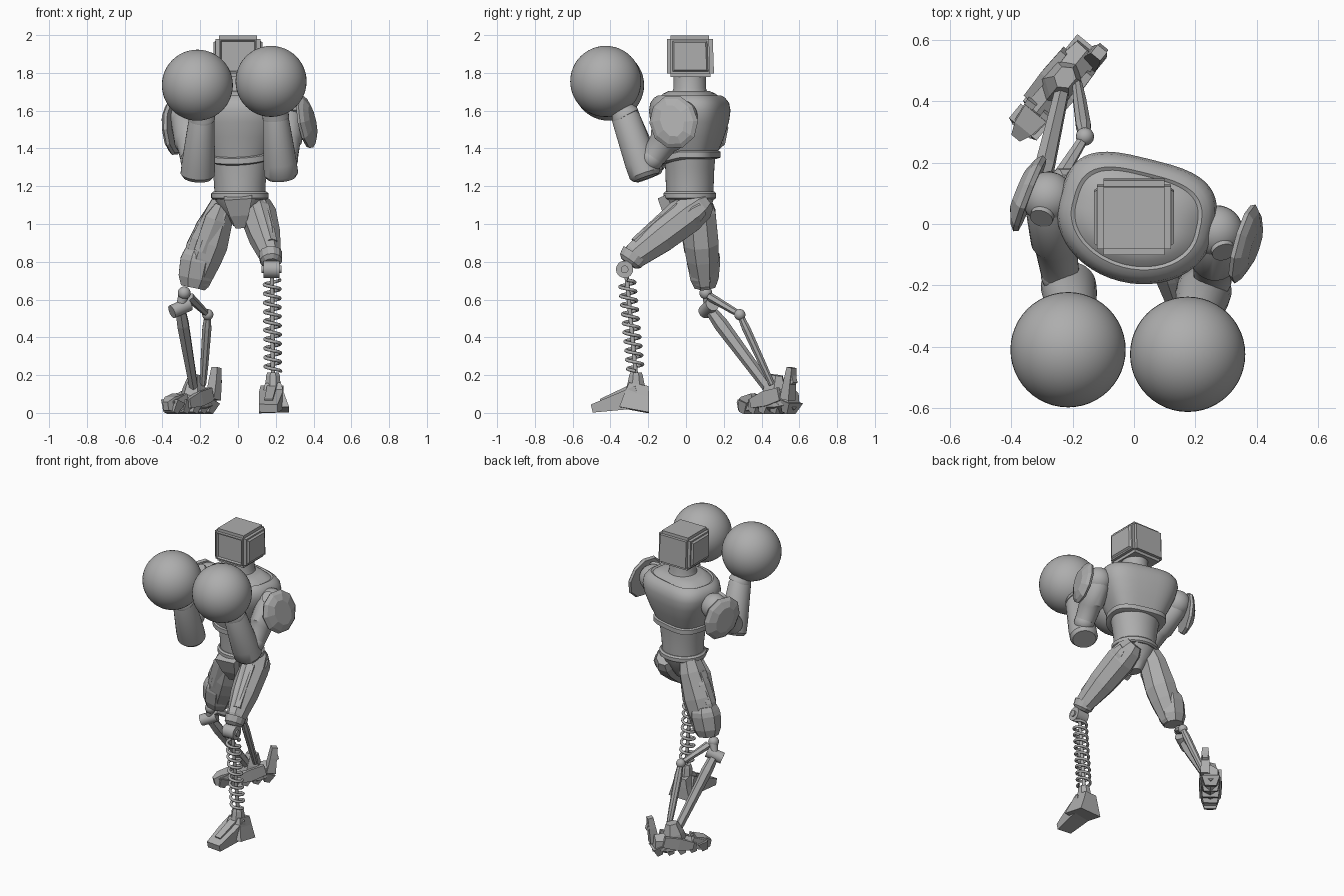
import bpy, bmesh, math
from mathutils import Vector, Matrix

cube = bpy.data.objects.get("Cube")
if cube:
    bpy.data.objects.remove(cube, do_unlink=True)

grey = bpy.data.materials.new("plain grey")
grey.use_nodes = True
grey.diffuse_color = (0.42, 0.42, 0.42, 1)
grey.node_tree.nodes["Principled BSDF"].inputs["Base Color"].default_value = (0.42, 0.42, 0.42, 1)


def finish(name, bm, smooth=0):
    """Turn a bmesh into a named grey object."""
    bmesh.ops.recalc_face_normals(bm, faces=bm.faces)
    me = bpy.data.meshes.new(name)
    bm.to_mesh(me)
    bm.free()
    me.materials.append(grey)
    ob = bpy.data.objects.new(name, me)
    bpy.context.collection.objects.link(ob)
    if smooth:
        bpy.ops.object.select_all(action='DESELECT')
        ob.select_set(True)
        bpy.context.view_layer.objects.active = ob
        bpy.ops.object.shade_smooth_by_angle(angle=math.radians(smooth))


def skin(name, rings, smooth=0):
    """Skin a list of point rings and cap both ends."""
    bm = bmesh.new()
    vs = [[bm.verts.new(p) for p in r] for r in rings]
    n = len(vs[0])
    for a, b in zip(vs, vs[1:]):
        for i in range(n):
            bm.faces.new((a[i], a[(i + 1) % n], b[(i + 1) % n], b[i]))
    bm.faces.new(vs[0])
    bm.faces.new(vs[-1])
    finish(name, bm, smooth)


def limb(name, a, b, profile, n=8, side=(1, 0, 0), smooth=0):
    """Tapered prism from a to b; profile rows are (t, half width, half depth)."""
    a, b = Vector(a), Vector(b)
    w = (b - a).normalized()
    v = w.cross(Vector(side)).normalized()
    u = v.cross(w)
    k = 1 / math.cos(math.pi / n)
    angles = [math.tau * (i + 0.5) / n for i in range(n)]
    rings = [[a.lerp(b, t) + u * ru * k * math.cos(g) + v * rv * k * math.sin(g)
              for g in angles] for t, ru, rv in profile]
    skin(name, rings, smooth)


def bar(name, a, b, r, n=12):
    limb(name, a, b, [(0, r, r), (1, r, r)], n, (1, 0.3, 0.2), 40)


def ball(name, c, r, seg=32):
    bm = bmesh.new()
    bmesh.ops.create_uvsphere(bm, u_segments=seg, v_segments=seg // 2, radius=r, matrix=Matrix.Translation(c))
    finish(name, bm, 60)


def body(name, rows, yaw=0, n=48, power=1.0, dip=0, center=(0.01, 0.02)):
    """Stack of rounded rings of (z, half width, half depth); dip lowers the front of the low rings."""
    rot = Matrix.Rotation(math.radians(yaw), 3, 'Z')
    rings = []
    for z, rx, ry in rows:
        ring = []
        for i in range(n):
            g = math.tau * i / n
            c, s = math.cos(g), math.sin(g)
            p = power if s > 0 else 1.0
            q = Vector((rx * math.copysign(abs(c) ** p, c), ry * math.copysign(abs(s) ** p, s), 0))
            drop = dip * min(s, 0) if z < 1.42 else 0
            ring.append(rot @ q + Vector((*center, z + drop)))
        rings.append(ring)
    skin(name, rings, 35)


# Head: bevelled box with a recessed screen and raised side panels
bm = bmesh.new()
bmesh.ops.create_cube(bm, size=1, matrix=Matrix.Translation((0, 0.024, 1.888))
                      @ Matrix.Diagonal((0.24, 0.25, 0.222, 1)))
for v in bm.verts:
    if v.co.z > 1.9 and v.co.y > 0:
        v.co.y -= 0.008
bmesh.ops.bevel(bm, geom=bm.edges[:], offset=0.02, segments=2, affect='EDGES')
bm.normal_update()
for f in sorted(bm.faces, key=lambda f: f.calc_area())[-6:]:
    if abs(f.normal.x) > 0.8:
        bmesh.ops.inset_individual(bm, faces=[f], thickness=0.014, depth=0)
        bmesh.ops.inset_individual(bm, faces=[f], thickness=0.012, depth=0.011)
    elif f.normal.y < -0.8:
        bmesh.ops.inset_individual(bm, faces=[f], thickness=0.01, depth=0)
        bmesh.ops.inset_individual(bm, faces=[f], thickness=0.008, depth=-0.012)
finish("head", bm)
body("neck", [(1.66, .11, .105), (1.69, .095, .095), (1.72, .084, .086), (1.8, .08, .085)])

# Torso
body("chest", [(1.345, .165, .14), (1.352, .185, .158), (1.382, .185, .158), (1.388, .175, .148),
               (1.46, .21, .175), (1.54, .243, .198), (1.60, .258, .205), (1.64, .252, .198),
               (1.668, .232, .178), (1.68, .212, .158), (1.674, .2, .148), (1.69, .178, .13),
               (1.705, .135, .1)], -14, power=0.62, dip=0.035, center=(0.004, 0.012))
body("waist", [(1.16, .135, .125), (1.22, .137, .127), (1.30, .15, .13), (1.38, .165, .138)], -6)
body("belt", [(1.13, .14, .13), (1.138, .152, .14), (1.162, .152, .14), (1.172, .14, .13)], -4)
body("pelvis", [(0.99, .035, .045), (1.04, .065, .08), (1.10, .12, .115), (1.14, .14, .13)], n=12)
limb("pelvis_front_plate", (0, -0.125, 1.14), (0.012, -0.06, 0.985),
     [(0, .075, .025), (.55, .05, .03), (1, .025, .02)], 4)

# Arms: gloves, forearms, joints and shoulder shells
arms = [
    ("left", (0.175, -0.425, 1.755), (0.198, -0.325, 1.58), (0.23, -0.21, 1.245),
     (0.255, -0.18, 1.345), (0.27, -0.025, 1.57), (0.362, -0.065, 1.54), (0.94, -0.25, 0.16)),
    ("right", (-0.215, -0.41, 1.735), (-0.192, -0.32, 1.565), (-0.215, -0.195, 1.245),
     (-0.24, -0.165, 1.335), (-0.28, 0.085, 1.56), (-0.345, 0.1, 1.505), (-0.92, 0.36, -0.05)),
]
for side, glove, wrist, low, elbow, shoulder, pad, face in arms:
    ball(side + "_glove", glove, 0.188, 48)
    limb(side + "_glove_cuff", glove, wrist, [(.6, .05, .06), (.85, .055, .06), (1, .07, .075), (1.08, .07, .075)],
         24, smooth=35)
    limb(side + "_forearm", wrist, low, [(0, .06, .066), (.06, .068, .075), (.75, .088, .086),
                                         (.94, .09, .085), (1, .075, .07)], 24, smooth=35)
    ball(side + "_elbow", elbow, 0.064)
    limb(side + "_upper_arm", shoulder, elbow, [(-.1, .06, .07), (.1, .078, .09), (.55, .078, .09),
                                                (.62, .068, .076), (.95, .062, .065)], 24, smooth=35)
    ball(side + "_shoulder", shoulder, 0.086)
    s = Vector(shoulder)
    out = Vector((math.copysign(0.02, s.x), -0.06, 0.055))
    bar(side + "_shoulder_cap", s + out * 0.6, s + out * 1.12, 0.038, 20)
    p, f = Vector(pad), Vector(face)
    limb(side + "_shoulder_shell", p - f * 0.015, p + f * 0.037,
         [(0, .118, .13), (.3, .125, .14), (.65, .105, .122), (1, .06, .085)], 10, (0, 1, 0.35))

# Left thigh with raised panels
hip, knee = (0.095, 0.075, 1.095), (0.175, -0.28, 0.825)
limb("left_thigh", hip, knee, [(-.1, .05, .05), (0, .075, .08), (.2, .09, .094), (.6, .08, .088),
                               (.97, .055, .068), (1.06, .042, .048)], 8)
limb("left_thigh_outer_panel", (0.165, 0.085, 1.085), (0.215, -0.26, 0.845),
     [(0, .015, .034), (.1, .024, .046), (.6, .022, .036), (1, .01, .028)], 6)
limb("left_thigh_front_panel", (0.11, -0.015, 1.115), (0.175, -0.27, 0.9),
     [(0, .03, .025), (.15, .045, .035), (1, .032, .024)], 6)
limb("left_knee_collar", (0.172, -0.27, 0.84), (0.176, -0.305, 0.79),
     [(0, .062, .074), (.7, .057, .066), (1, .04, .045)], 12)

# Left knee, spring and shin rod
bar("left_knee_drum", (0.135, -0.325, 0.76), (0.22, -0.325, 0.76), 0.045, 20)
bar("left_knee_pin", (0.125, -0.325, 0.76), (0.23, -0.325, 0.76), 0.02, 16)
top, bottom = Vector((0.18, -0.315, 0.73)), Vector((0.185, -0.265, 0.2))
bar("left_shin_rod", top, bottom, 0.011)
curve = bpy.data.curves.new("left_shin_spring", 'CURVE')
curve.dimensions = '3D'
curve.bevel_depth = 0.009
curve.bevel_resolution = 2
curve.materials.append(grey)
turns, steps = 10, 20
line = curve.splines.new('POLY')
line.points.add(turns * steps)
for i, pt in enumerate(line.points):
    c = top.lerp(bottom, 0.05 + 0.91 * i / (turns * steps))
    g = math.tau * i / steps
    pt.co = (c.x + 0.041 * math.cos(g), c.y + 0.041 * math.sin(g), c.z, 1)
bpy.context.collection.objects.link(bpy.data.objects.new("left_shin_spring", curve))

# Left foot
limb("left_ankle", (0.185, -0.265, 0.215), (0.185, -0.265, 0.13), [(0, .03, .03), (.2, .036, .036), (1, .042, .05)], 8)
limb("left_heel", (0.185, -0.25, 0.15), (0.19, -0.275, 0.015), [(0, .042, .052), (.4, .055, .065), (1, .08, .08)], 4)
limb("left_toe", (0.18, -0.25, 0.085), (0.16, -0.495, 0.024), [(0, .06, .062), (.4, .062, .045), (1, .05, .022)], 4)
limb("left_toe_ridge", (0.18, -0.28, 0.135), (0.162, -0.45, 0.063), [(0, .025, .02), (1, .022, .012)], 4)

# Right thigh with knee guard
limb("right_thigh", (-0.07, 0.06, 1.13), (-0.235, 0.1, 0.67),
     [(0, .06, .07), (.15, .075, .09), (.5, .1, .092), (.68, .094, .084), (.95, .075, .06), (1, .06, .05)], 8)
limb("right_knee_guard", (-0.2, 0.09, 0.86), (-0.237, 0.1, 0.665),
     [(0, .078, .07), (.15, .088, .086), (.3, .095, .088), (.75, .088, .075), (1, .066, .055)], 8)
limb("right_thigh_front_panel", (-0.09, -0.01, 1.1), (-0.19, 0.015, 0.85),
     [(0, .03, .02), (.3, .055, .03), (1, .045, .02)], 6)
limb("right_thigh_outer_panel", (-0.16, 0.07, 1.07), (-0.272, 0.09, 0.84),
     [(0, .014, .03), (.3, .024, .045), (.8, .024, .04), (1, .012, .03)], 6)

# Right knee and linkage shin
joint, crank = (-0.305, 0.125, 0.55), (-0.16, 0.285, 0.52)
ball("right_knee_ball", (-0.285, 0.105, 0.635), 0.034, 20)
bar("right_knee_link", (-0.285, 0.11, 0.64), joint, 0.026)
bar("right_knee_axle", (-0.35, 0.1, 0.535), (-0.26, 0.14, 0.575), 0.036, 16)
limb("right_crank_arm", (-0.26, 0.125, 0.615), crank, [(0, .024, .02), (.8, .016, .016), (1, .014, .014)], 6)
ball("right_crank_ball", crank, 0.03, 16)
limb("right_shin_bar", joint, (-0.235, 0.43, 0.14), [(0, .025, .025), (.2, .03, .034), (1, .022, .026)], 6)
limb("right_shin_piston", crank, (-0.185, 0.455, 0.15),
     [(0, .016, .016), (.2, .024, .022), (.7, .021, .019), (1, .016, .016)], 8)

# Right foot: armoured segments along a slanted line, from toe to heel
toe = Vector((-0.37, 0.3, 0))
heel = Vector((-0.15, 0.57, 0))
run = (heel - toe).normalized()
across = Vector((run.y, -run.x, 0))


def foot(s, z, off=0):
    return toe.lerp(heel, s) + across * off + Vector((0, 0, z))


limb("right_foot_core", foot(.1, .045), foot(1, .075),
     [(0, .03, .022), (.35, .055, .04), (.7, .06, .062), (1, .045, .05)], 6, across)
limb("right_toe_tip", foot(-.06, .035), foot(.25, .06), [(0, .018, .022), (.4, .035, .04), (1, .045, .04)], 4, across)
for i in range(5):
    s = 0.12 + 0.21 * i
    limb("right_sole_tread", foot(s, .06), foot(s - .06, 0),
         [(0, .058, .032), (1, .05 - abs(i - 2) * .007, .018)], 4, across)
limb("right_ankle_block", foot(.66, .2), foot(.6, .06), [(0, .03, .035), (.5, .05, .06), (1, .06, .075)], 6, across)
limb("right_heel_fin", foot(.96, .07, .035), foot(1.04, .24, .035),
     [(0, .03, .03), (.6, .026, .022), (1, .02, .018)], 4, across)
limb("right_heel_spur", foot(1, .17, .035), foot(1.1, .18, .035), [(0, .022, .028), (1, .018, .02)], 4, across)
for off in (-.055, .055):
    limb("right_foot_flank_plate", foot(.3, .05, off), foot(.85, .1, off),
         [(0, .012, .025), (.5, .016, .04), (1, .012, .035)], 4, across)
    limb("right_toe_claw", foot(.3, .085, off * .6), foot(.02, .05, off * .5), [(0, .018, .02), (1, .01, .012)], 4, across)
